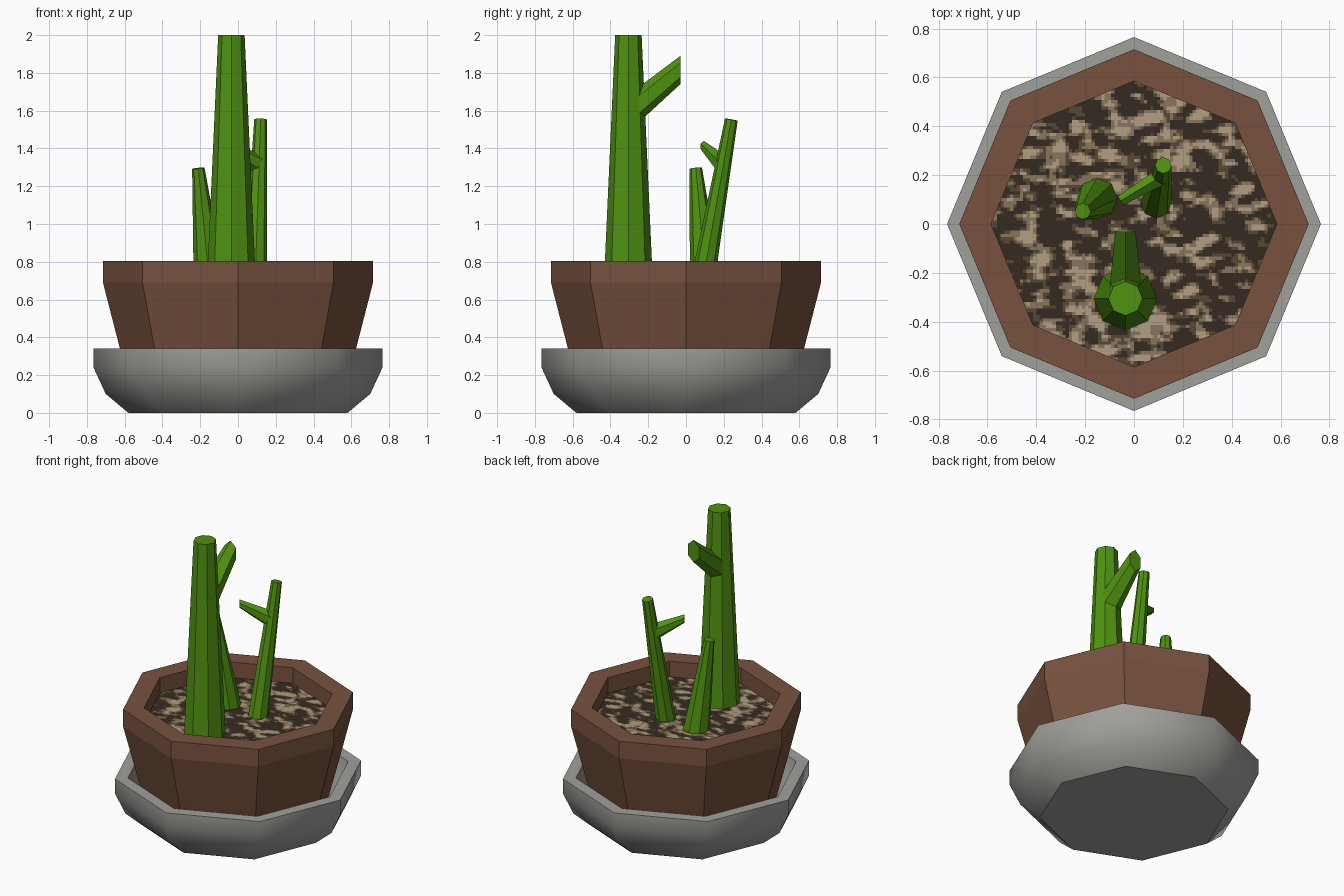
import bpy, bmesh, math
from mathutils import Vector, noise

if "Cube" in bpy.data.objects:
    bpy.data.objects.remove(bpy.data.objects["Cube"])


def material(name, r, g, b):
    def lin(c):
        c /= 255
        return c / 12.92 if c <= 0.04045 else ((c + 0.055) / 1.055) ** 2.4
    m = bpy.data.materials.new(name)
    m.diffuse_color = (lin(r), lin(g), lin(b), 1)
    m.use_nodes = True
    m.node_tree.nodes["Principled BSDF"].inputs["Base Color"].default_value = m.diffuse_color
    return m


GREEN = material("stem green", 80, 146, 16)
BROWN = material("pot brown", 120, 82, 62)
GREY = material("saucer grey", 160, 160, 155)
SOIL = [material("soil dark", 52, 42, 33), material("soil brown", 86, 71, 53),
        material("soil light", 136, 118, 94), material("soil tan", 178, 158, 130)]


def finish(bm, name, mats, fix_normals=True):
    if fix_normals:
        bmesh.ops.recalc_face_normals(bm, faces=bm.faces)
    me = bpy.data.meshes.new(name)
    bm.to_mesh(me)
    bm.free()
    for m in mats:
        me.materials.append(m)
    ob = bpy.data.objects.new(name, me)
    bpy.context.collection.objects.link(ob)
    return ob


def loft(bm, rings):
    """Skin between rings of points and close both ends."""
    vs = [[bm.verts.new(p) for p in ring] for ring in rings]
    n = len(vs[0])
    for a, b in zip(vs, vs[1:]):
        for i in range(n):
            j = (i + 1) % n
            bm.faces.new((a[i], a[j], b[j], b[i]))
    bm.faces.new(vs[0])
    bm.faces.new(vs[-1])


def ring(c, u, v, n, start=0.0):
    c, u, v = Vector(c), Vector(u), Vector(v)
    angles = [start + 2 * math.pi * i / n for i in range(n)]
    return [c + u * math.cos(t) + v * math.sin(t) for t in angles]


def lathe(profile):
    bm = bmesh.new()
    loft(bm, [ring((0, 0, z), (r, 0, 0), (0, r, 0), 8) for r, z in profile])
    return bm


# Saucer: smooth outside, sharp base and rim
bm = lathe([(0.58, 0), (0.70, 0.10), (0.765, 0.24), (0.765, 0.34),
            (0.685, 0.34), (0.66, 0.24), (0.56, 0.08)])
for f in bm.faces:
    f.smooth = max(v.co.z for v in f.verts) > 0.09
for e in bm.edges:
    za, zb = (v.co.z for v in e.verts)
    if abs(za - zb) < 1e-5 and (za < 0.09 or za > 0.33):
        e.smooth = False
finish(bm, "saucer", [GREY])

# Pot: flared octagon with upright collar
finish(lathe([(0.555, 0.08), (0.625, 0.34), (0.715, 0.69), (0.715, 0.805),
              (0.585, 0.805), (0.585, 0.685)]), "pot", [BROWN])

# Soil: fine grid trimmed to the octagon, speckled by noise
bm = bmesh.new()
bmesh.ops.create_grid(bm, x_segments=90, y_segments=90, size=0.6)
apothem = 0.587 * math.cos(math.pi / 8)
for i in range(8):
    t = math.pi / 8 + i * math.pi / 4
    d = Vector((math.cos(t), math.sin(t), 0))
    bmesh.ops.bisect_plane(bm, geom=bm.verts[:] + bm.edges[:] + bm.faces[:],
                           plane_co=d * apothem, plane_no=d, clear_outer=True)
for f in bm.faces:
    c = f.calc_center_median()
    k = noise.noise(Vector((c.x * 13, c.y * 24, 3.7)))
    k += 0.4 * noise.noise(Vector((c.x * 35, c.y * 50, 9.1)))
    f.material_index = sum(k > limit for limit in (-0.02, 0.14, 0.36))
bmesh.ops.translate(bm, verts=bm.verts, vec=(0, 0, 0.70))
finish(bm, "soil", SOIL, False)


# Tapered eight-sided stems, ends square to the axis
def stem(name, a, b, ra, rb):
    a, b = Vector(a), Vector(b)
    axis = (b - a).normalized()
    u = Vector((0, 1, 0)).cross(axis).normalized()
    v = axis.cross(u)
    bm = bmesh.new()
    loft(bm, [ring(a, u * ra, v * ra, 8), ring(b, u * rb, v * rb, 8)])
    finish(bm, name, [GREEN])


stem("tall_stem", (-0.035, -0.305, 0.68), (-0.035, -0.305, 2.0), 0.13, 0.07)
stem("leaning_stem", (0.09, 0.085, 0.68), (0.12, 0.24, 1.553), 0.064, 0.034)
stem("short_stem", (-0.15, 0.105, 0.68), (-0.21, 0.052, 1.295), 0.085, 0.033)


# Six-sided side branches with upright cut ends
def branch(name, a, b, wa, ha, wb, hb):
    a, b = Vector(a), Vector(b)
    side = Vector((b.y - a.y, a.x - b.x, 0)).normalized()
    bm = bmesh.new()
    loft(bm, [ring(a, side * wa, (0, 0, ha), 6, math.pi / 6),
              ring(b, side * wb, (0, 0, hb), 6, math.pi / 6)])
    finish(bm, name, [GREEN])


branch("tall_stem_branch", (-0.035, -0.30, 1.59), (-0.035, -0.03, 1.815),
       0.08, 0.098, 0.048, 0.075)
branch("leaning_stem_branch", (0.112, 0.195, 1.31), (-0.055, 0.095, 1.412),
       0.04, 0.062, 0.025, 0.028)
